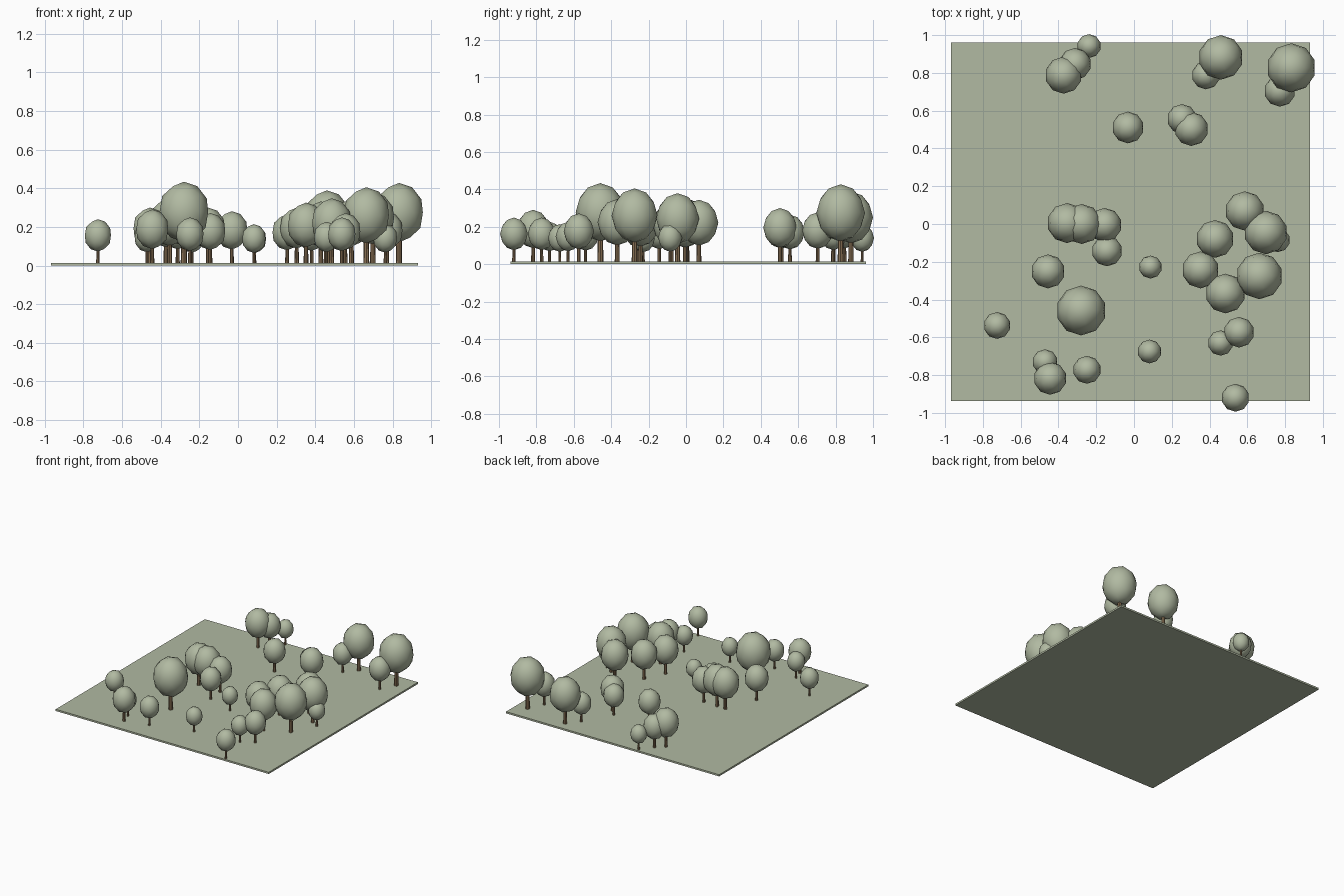
import bpy

def material(name, rgb):
    m = bpy.data.materials.new(name)
    m.diffuse_color = (*rgb, 1)
    return m

SAGE = material("sage_green", (0.44, 0.49, 0.36))
BARK = material("bark_brown", (0.25, 0.165, 0.09))
GROUND_TOP = 0.014

def finish(name, mat):
    ob = bpy.context.object
    ob.name = name
    ob.data.materials.append(mat)
    return ob

# Thin square ground slab
bpy.ops.mesh.primitive_cube_add(size=1, location=(-0.019, 0.012, GROUND_TOP / 2))
ground = finish("ground_slab", SAGE)
ground.scale = (1.9, 1.9, GROUND_TOP)

# Every tree has the same proportions, scaled by its crown radius
def tree(i, x, y, r):
    centre = GROUND_TOP + 2.0 * r
    height = centre - GROUND_TOP
    bpy.ops.mesh.primitive_cone_add(vertices=8, radius1=0.125 * r, radius2=0.095 * r,
                                    depth=height, location=(x, y, GROUND_TOP + height / 2))
    finish(f"trunk_{i}", BARK)
    bpy.ops.mesh.primitive_ico_sphere_add(subdivisions=2, radius=r, location=(x, y, centre))
    crown = finish(f"crown_{i}", SAGE)
    crown.scale.z = 1.18
    bpy.ops.object.shade_smooth_by_angle()

# x, y, crown radius
TREES = [
    # back row
    (-0.238, 0.942, 0.063), (-0.312, 0.847, 0.085), (-0.373, 0.788, 0.098),
    (-0.032, 0.511, 0.084), (0.254, 0.556, 0.079), (0.304, 0.503, 0.090),
    (0.460, 0.882, 0.118), (0.381, 0.788, 0.075), (0.833, 0.827, 0.130),
    (0.772, 0.704, 0.083),
    # middle left
    (-0.354, 0.005, 0.106), (-0.277, 0.0, 0.106), (-0.155, -0.005, 0.090),
    (-0.143, -0.143, 0.081), (-0.455, -0.251, 0.090), (-0.280, -0.458, 0.132),
    (0.087, -0.228, 0.061),
    # middle right
    (0.587, 0.069, 0.104), (0.429, -0.079, 0.100), (0.698, -0.045, 0.115),
    (0.762, -0.085, 0.064), (0.352, -0.243, 0.098), (0.664, -0.275, 0.123),
    (0.484, -0.368, 0.105),
    # front row
    (-0.725, -0.537, 0.071), (-0.471, -0.730, 0.067), (-0.444, -0.817, 0.087),
    (-0.249, -0.772, 0.074), (0.082, -0.675, 0.063), (0.458, -0.630, 0.067),
    (0.556, -0.573, 0.081), (0.537, -0.920, 0.074),
]
for i, t in enumerate(TREES, 1):
    tree(i, *t)
